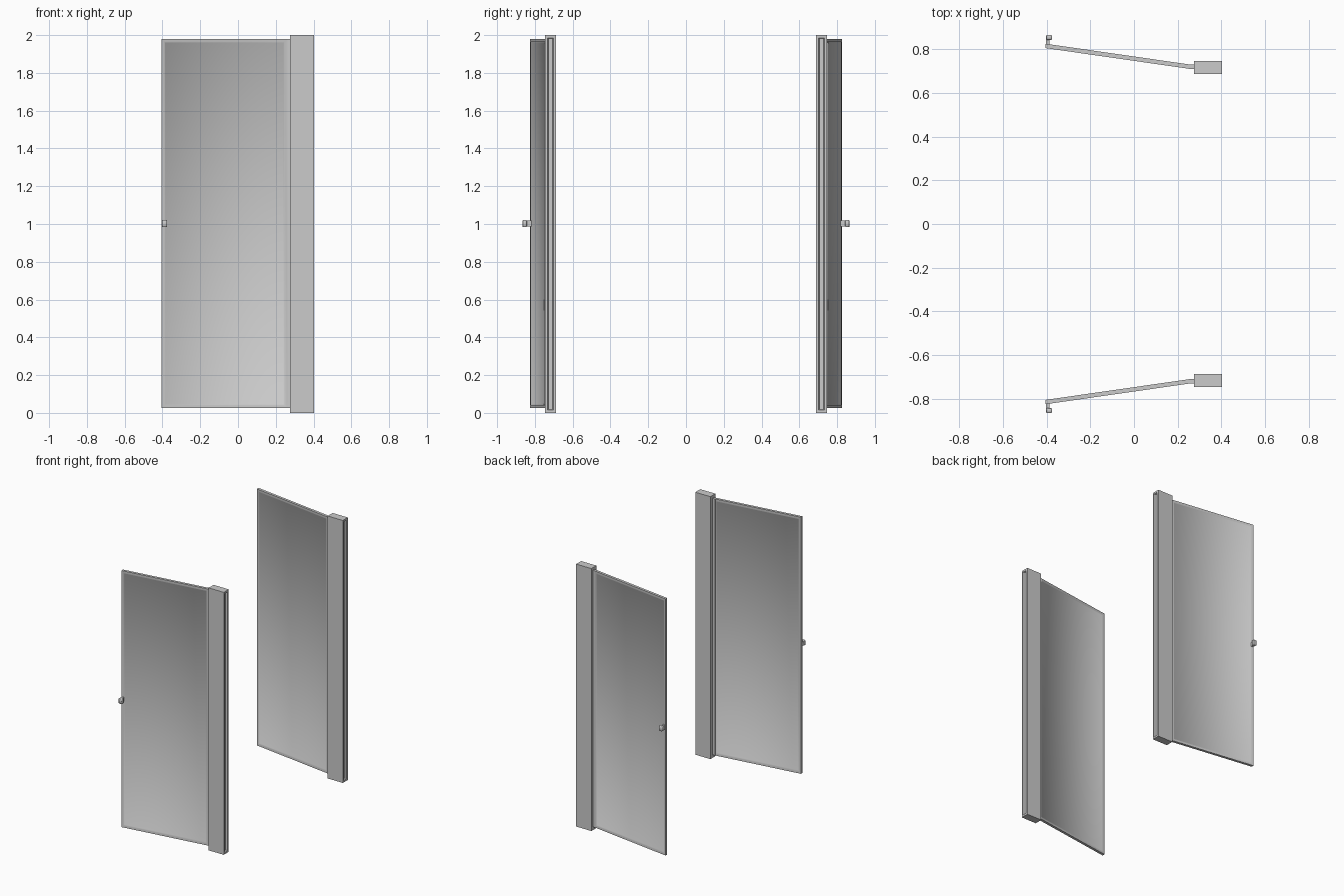
import bpy, bmesh, math
from mathutils import Vector

if "Cube" in bpy.data.objects:
    bpy.data.objects.remove(bpy.data.objects["Cube"])


def finish(bm, name):
    bmesh.ops.recalc_face_normals(bm, faces=bm.faces)
    me = bpy.data.meshes.new(name)
    bm.to_mesh(me)
    bm.free()
    ob = bpy.data.objects.new(name, me)
    bpy.context.collection.objects.link(ob)
    bpy.ops.object.select_all(action='DESELECT')
    ob.select_set(True)
    bpy.context.view_layer.objects.active = ob
    bpy.ops.object.shade_smooth_by_angle(angle=math.radians(50))
    return ob


def prism(outline, z0, z1):
    """Extrude a plan outline upward."""
    bm = bmesh.new()
    f = bm.faces.new([bm.verts.new((x, y, z0)) for x, y in outline])
    r = bmesh.ops.extrude_face_region(bm, geom=[f])
    for v in r["geom"]:
        if isinstance(v, bmesh.types.BMVert):
            v.co.z = z1
    bmesh.ops.recalc_face_normals(bm, faces=bm.faces)
    return bm


def rect(x0, x1, y0, y1):
    return [(x0, y0), (x1, y0), (x1, y1), (x0, y1)]


def inset(bm, face, thickness, depth):
    bmesh.ops.inset_region(bm, faces=[face], thickness=thickness, use_even_offset=True)
    bmesh.ops.inset_region(bm, faces=[face], thickness=0.005, depth=depth, use_even_offset=True)


for side, label in ((-1, "front"), (1, "back")):
    def place(pts):
        return [(x, side * y) for x, y in pts]

    # Hinge post with a shallow groove down its end
    bm = prism(place(rect(0.275, 0.403, 0.687, 0.747)), 0, 2)
    end = max(bm.faces, key=lambda f: f.calc_center_median().x)
    inset(bm, end, 0.014, -0.012)
    finish(bm, label + "_hinge_post")

    # Angled door leaf with a framed, recessed panel on both faces
    bm = prism(place([(-0.405, 0.805), (0.262, 0.709), (0.262, 0.729), (-0.405, 0.825)]),
               0.025, 1.98)
    for f in [f for f in bm.faces if abs(f.normal.y) > 0.8]:
        inset(bm, f, 0.016, -0.005)
    finish(bm, label + "_door_leaf")

    # Straight strip joining the leaf to the post
    finish(prism(place(rect(0.25, 0.277, 0.709, 0.729)), 0.025, 1.98), label + "_hinge_strip")

    # Handle stem and grip on the outer face
    finish(prism(place(rect(-0.402, -0.386, 0.815, 0.85)), 0.988, 1.018), label + "_handle_stem")
    bm = prism(place(rect(-0.402, -0.375, 0.843, 0.865)), 0.983, 1.022)
    bmesh.ops.bevel(bm, geom=bm.edges[:], offset=0.003, segments=1, affect='EDGES')
    finish(bm, label + "_handle_grip")
